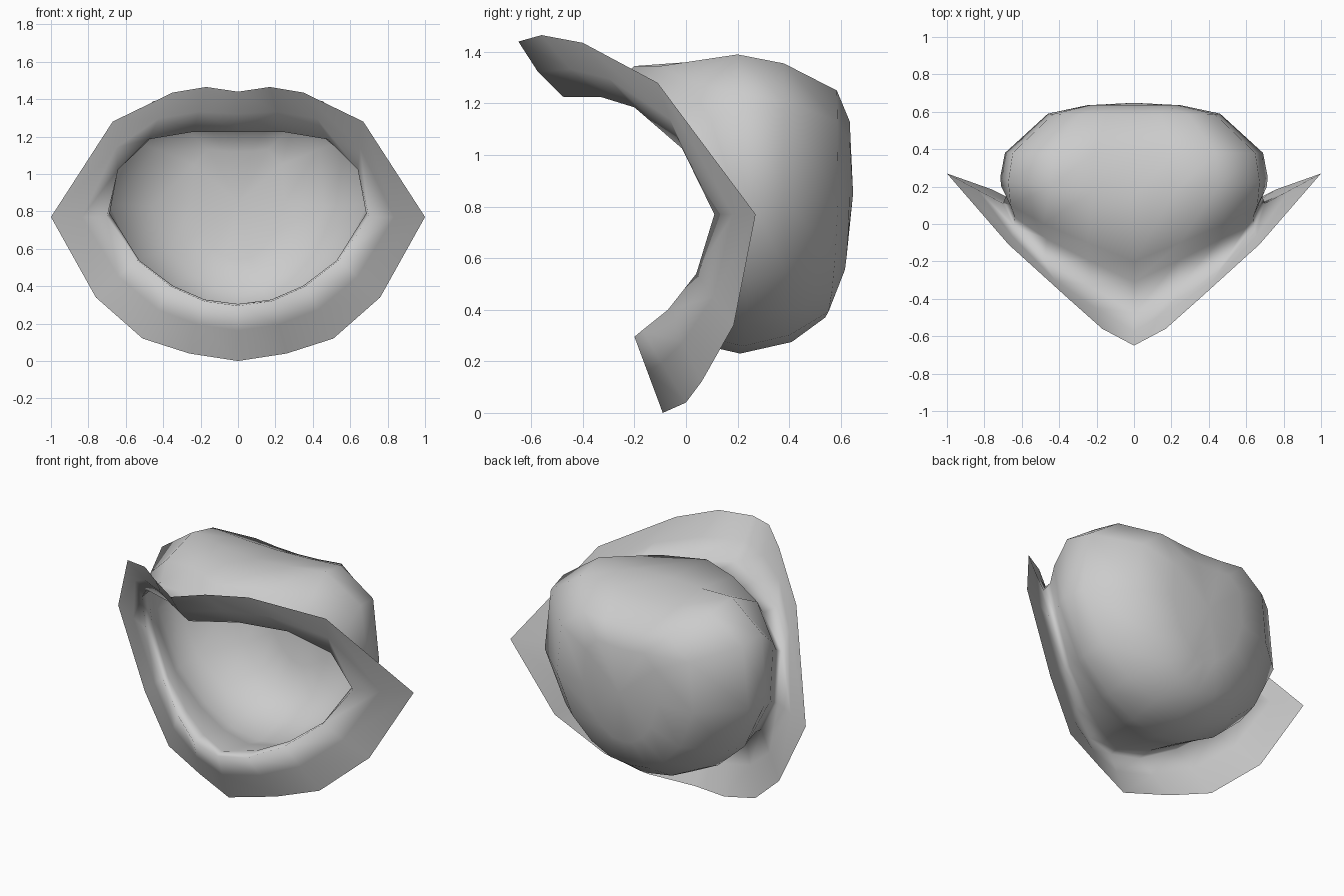
import bpy, bmesh

if "Cube" in bpy.data.objects:
    bpy.data.objects.remove(bpy.data.objects["Cube"])

grey = bpy.data.materials.new("plain grey")
grey.diffuse_color = (0.6, 0.6, 0.6, 1)
grey.use_nodes = True
grey.node_tree.nodes["Principled BSDF"].inputs["Base Color"].default_value = grey.diffuse_color

# Half rings run from top centre, round the +x side, to bottom centre
OUTER = [(0, -.65, 1.44), (.17, -.56, 1.465), (.35, -.40, 1.435), (.67, -.11, 1.28), (1, .27, .77),
         (.76, .185, .34), (.51, .06, .12), (.26, 0, .04), (0, -.09, 0)]
RIM = [(0, -.475, 1.225), (.24, -.33, 1.225), (.48, -.20, 1.185), (.64, -.015, 1.025), (.70, .11, .77),
       (.54, .04, .54), (.36, -.07, .40), (.18, -.17, .32), (0, -.20, .295)]
# Normalised outlines of the pouch: rounded at the throat, boxier on top at the back
FRONT = ([0, .35, .68, .93, 1, .77, .51, .26, 0], [1, 1, .95, .80, .52, .25, .105, .025, 0])
BACK = ([0, .31, .63, .94, 1, .79, .53, .27, 0], [.98, .985, 1, .865, .52, .25, .105, .025, 0])


def pouch_ring(outline, half_width, y_top, y_side, y_bottom, z_top, z_bottom):
    ring = []
    for i, (px, pz) in enumerate(zip(*outline)):
        a, t = (y_top, (4 - i) / 4) if i < 4 else (y_bottom, (i - 4) / 4)
        ring.append((px * half_width, y_side + (a - y_side) * t, z_bottom + (z_top - z_bottom) * pz))
    return ring


# Middle of the lip, the upper half bulging slightly forward
mid = []
for i, (r, o) in enumerate(zip(RIM, OUTER)):
    bulge = .02 * max(0, 4 - i) / 4
    mid.append(tuple(a + (b - a) * .45 - (bulge if k == 1 else 0) for k, (a, b) in enumerate(zip(r, o))))

rings = [
    OUTER, mid, RIM,
    pouch_ring(FRONT, .685, -.31, .15, -.15, 1.235, .305),   # throat
    pouch_ring(FRONT, .71, -.20, .20, .10, 1.345, .255),     # shoulder
    pouch_ring(BACK, .715, .15, .25, .21, 1.39, .23),
    pouch_ring(BACK, .69, .38, .38, .41, 1.355, .275),
    pouch_ring(BACK, .46, .58, .59, .54, 1.25, .37),
    pouch_ring(BACK, .25, .635, .635, .61, 1.13, .54),
]


def build(name, ring_list, cap_point=None):
    bm = bmesh.new()
    loops = []
    for ring in ring_list:
        full = ring + [(-x, y, z) for x, y, z in ring[-2:0:-1]]
        loops.append([bm.verts.new(p) for p in full])
    n = len(loops[0])
    for a, b in zip(loops, loops[1:]):
        for i in range(n):
            j = (i + 1) % n
            bm.faces.new((a[i], b[i], b[j], a[j]))
    if cap_point:
        c = bm.verts.new(cap_point)
        for i in range(n):
            bm.faces.new((loops[-1][i], c, loops[-1][(i + 1) % n]))
    bmesh.ops.recalc_face_normals(bm, faces=bm.faces)
    for f in bm.faces:
        f.smooth = True
    me = bpy.data.meshes.new(name)
    bm.to_mesh(me)
    bm.free()
    me.materials.append(grey)
    ob = bpy.data.objects.new(name, me)
    bpy.context.collection.objects.link(ob)
    return ob


# Flared lip and rounded pouch as one continuous skin
build("lip_and_pouch", rings, (0, .648, .85))
